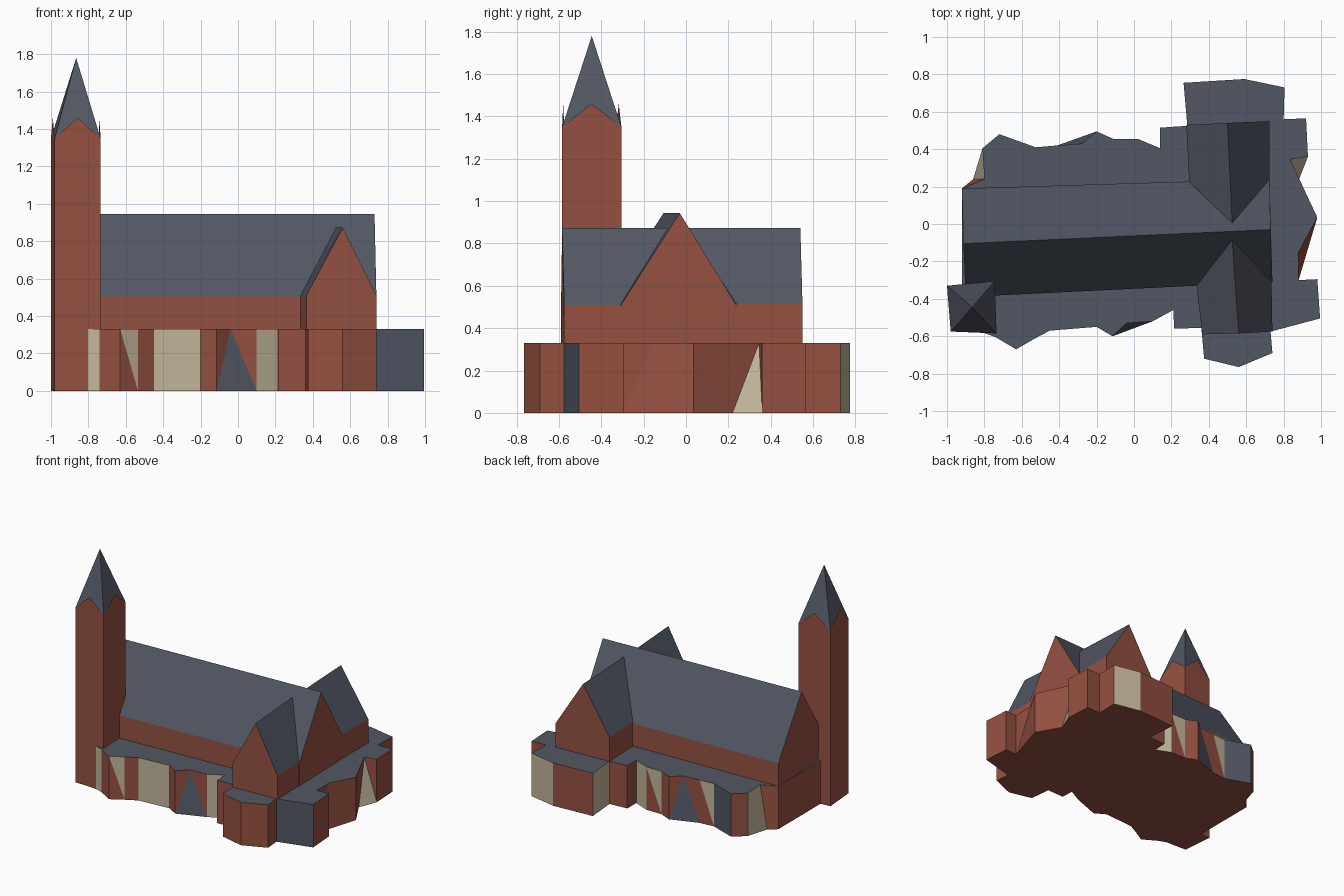
import bpy

if "Cube" in bpy.data.objects:
    bpy.data.objects.remove(bpy.data.objects["Cube"])


def material(name, rgb):
    m = bpy.data.materials.new(name)
    m.diffuse_color = (*rgb, 1.0)
    m.use_nodes = True
    m.node_tree.nodes["Principled BSDF"].inputs["Base Color"].default_value = m.diffuse_color
    return m


MATS = [material("brick", (0.30, 0.082, 0.053)),
        material("slate", (0.083, 0.095, 0.125)),
        material("limestone", (0.55, 0.475, 0.33))]
BRICK, SLATE, STONE = 0, 1, 2


def build(name, faces):
    """Make an object from (material, corner points) faces, merging shared points."""
    index, polys, mats = {}, [], []
    for mat, pts in faces:
        ids = []
        for p in pts:
            i = index.setdefault(tuple(round(v, 4) for v in p), len(index))
            if i not in ids:
                ids.append(i)
        if len(ids) > 2:
            polys.append(ids)
            mats.append(mat)
    mesh = bpy.data.meshes.new(name)
    mesh.from_pydata(list(index), [], polys)
    for m in MATS:
        mesh.materials.append(m)
    for poly, mat in zip(mesh.polygons, mats):
        poly.material_index = mat
    mesh.update()
    ob = bpy.data.objects.new(name, mesh)
    bpy.context.collection.objects.link(ob)
    return ob


def house(name, corners, ridge, z0, z1, z2, ends=(True, True)):
    """Gabled block: corners 0-1 and 2-3 are the eaves, ridge runs between ends."""
    lo = [(x, y, z0) for x, y in corners]
    hi = [(x, y, z1) for x, y in corners]
    r0, r1 = [(x, y, z2) for x, y in ridge]
    faces = [(BRICK, (lo[0], lo[1], hi[1], hi[0])),
             (BRICK, (lo[2], lo[3], hi[3], hi[2])),
             (SLATE, (hi[0], hi[1], r1, r0)),
             (SLATE, (hi[2], hi[3], r0, r1))]
    if ends[0]:
        faces.append((BRICK, (lo[3], lo[0], hi[0], r0, hi[3])))
    if ends[1]:
        faces.append((BRICK, (lo[1], lo[2], hi[2], r1, hi[1])))
    return build(name, faces)


# Irregular flat-roofed aisle: wall colour after each point, ground x y, and roof x y if different
H = 0.33
RING = [
    ("t", -.92, -.54), ("b", -.74, -.605), ("b", -.63, -.67),
    ("t", -.535, -.615, -.63, -.67), ("b", -.535, -.615), ("t", -.45, -.57),
    ("b", -.2, -.55), ("b", -.115, -.6), ("s", -.115, -.6, -.04, -.53),
    ("b", .1, -.52, -.04, -.53), ("t", .1, -.52), ("b", .21, -.46),
    ("b", .215, -.56), ("b", .36, -.555), ("b", .375, -.72), ("b", .56, -.765),
    ("b", .74, -.69), ("s", .73, -.575), ("b", .995, -.505), ("b", .98, -.295),
    ("b", .88, -.3), ("b", .88, -.3, .88, -.15), ("b", .98, .035),
    ("b", .875, .22, .98, .035), ("t", .875, .22, .835, .345),
    ("b", .93, .36, .835, .345), ("b", .93, .36), ("b", .92, .565),
    ("b", .8, .56), ("t", .805, .73), ("b", .59, .775), ("t", .265, .755),
    ("b", .285, .525), ("b", .14, .515), ("t", .14, .405), ("b", .02, .455),
    ("t", -.11, .455, .02, .455), ("b", -.11, .455), ("b", -.2, .495),
    ("s", -.2, .495, -.28, .43), ("b", -.41, .42, -.28, .43), ("b", -.41, .42),
    ("t", -.525, .41, -.41, .42), ("s", -.525, .41), ("b", -.72, .48),
    ("t", -.81, .405), ("b", -.86, .24, -.8, .24), ("b", -.92, .19),
]
low = [(r[1], r[2], 0.0) for r in RING]
top = [(r[-2], r[-1], H) for r in RING]
faces = [(SLATE, top), (BRICK, low[::-1])]
for i, r in enumerate(RING):
    j = (i + 1) % len(RING)
    faces.append(("bst".index(r[0]), (low[i], low[j], top[j], top[i])))
build("aisle", faces)

# Nave with steep roof, slightly turned in plan
house("nave", [(-.90, -.39), (.74, -.31), (.725, .24), (-.92, .19)],
      [(-.912, -.105), (.73, -.03)], H, .505, .945)

# Transepts, open where they run into the nave roof
house("south_transept", [(.74, -.575), (.735, -.31), (.335, -.33), (.365, -.59)],
      [(.56, -.585), (.525, -.085)], H, .51, .872, (True, False))
house("north_transept", [(.28, .53), (.295, .225), (.725, .238), (.725, .55)],
      [(.5, .54), (.525, .005)], H, .515, .872, (True, False))

# Tower with a small gable on each side and a four-sided spire
PLAN = [(-.98, -.575), (-.735, -.585), (-.745, -.305), (-1.0, -.33)]
tip = (-.865, -.445, 1.78)
faces = [(BRICK, [(x, y, 0.0) for x, y in reversed(PLAN)])]
for i in range(4):
    (ax, ay), (bx, by) = PLAN[i], PLAN[(i + 1) % 4]
    peak = ((ax + bx) / 2, (ay + by) / 2, 1.46)
    faces.append((BRICK, [(ax, ay, 0), (bx, by, 0), (bx, by, 1.35), peak, (ax, ay, 1.35)]))
    faces.append((SLATE, [(ax, ay, 1.35), (bx, by, 1.35), tip]))
build("tower", faces)
